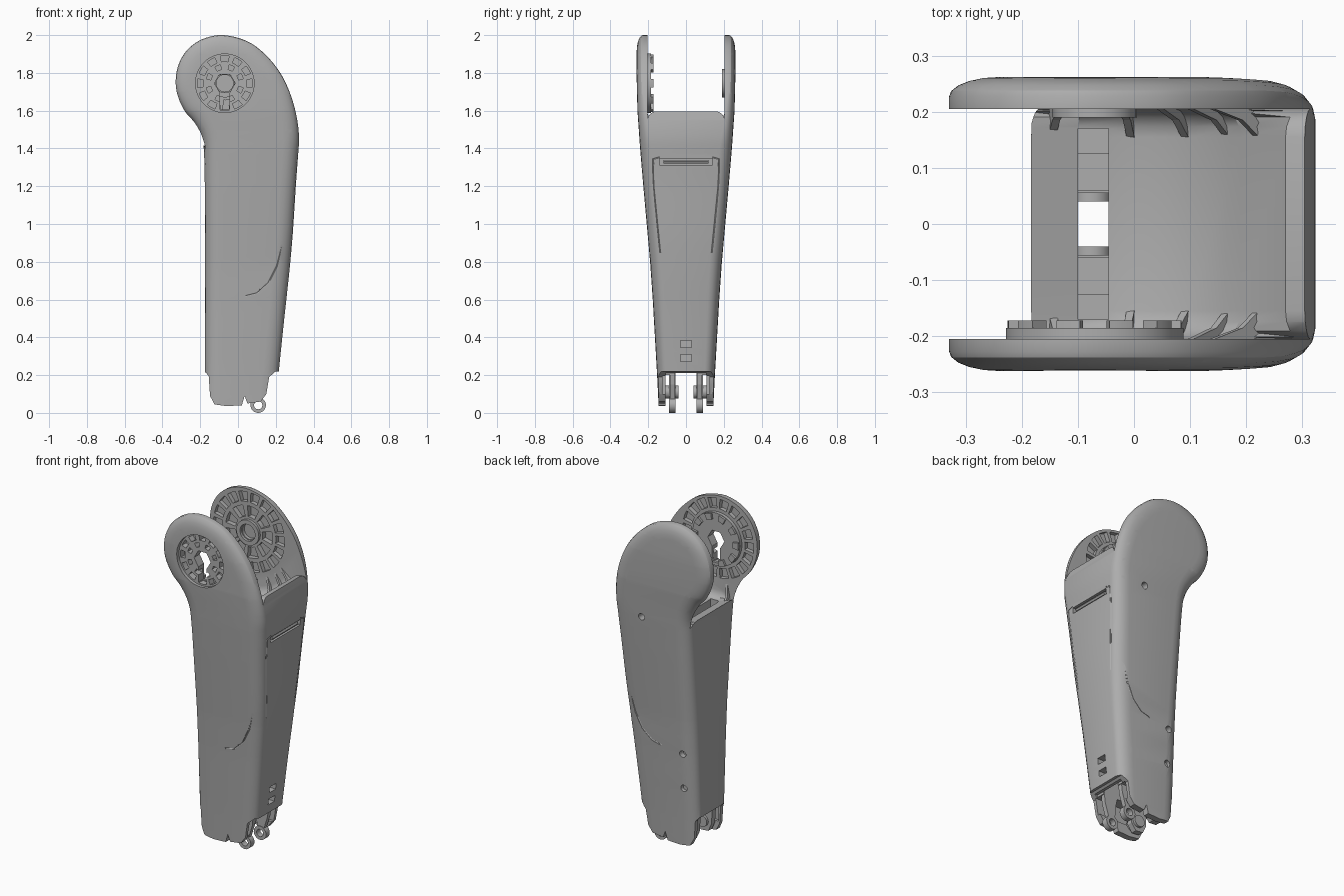
import bpy, bmesh, math
from mathutils import Vector

cube = bpy.data.objects.get("Cube")
if cube:
    bpy.data.objects.remove(cube)

mat = bpy.data.materials.new("plain grey")
mat.use_nodes = True
GREY = (0.42, 0.42, 0.42, 1)
mat.diffuse_color = GREY
mat.node_tree.nodes["Principled BSDF"].inputs["Base Color"].default_value = GREY

CX, CZ = -0.07, 1.745          # joint axis
TAU = math.tau


def finish(bm, name):
    bmesh.ops.recalc_face_normals(bm, faces=bm.faces)
    me = bpy.data.meshes.new(name)
    bm.to_mesh(me)
    bm.free()
    ob = bpy.data.objects.new(name, me)
    bpy.context.collection.objects.link(ob)
    me.materials.append(mat)
    return ob


def prism(name, polys, y0, y1, round_below=None):
    """Extrude one or more x-z outlines from y0 to y1."""
    bm = bmesh.new()
    for pts in polys:
        a = [bm.verts.new((x, y0, z)) for x, z in pts]
        b = [bm.verts.new((x, y1, z)) for x, z in pts]
        bm.faces.new(a)
        bm.faces.new(b)
        for i in range(len(a)):
            j = (i + 1) % len(a)
            bm.faces.new((a[i], a[j], b[j], b[i]))
    if round_below:
        edges = [e for e in bm.edges if all(v.co.z < round_below for v in e.verts)
                 and abs(e.verts[0].co.y - e.verts[1].co.y) < 1e-4]
        bmesh.ops.bevel(bm, geom=edges, offset=0.05, segments=4, profile=0.5, affect='EDGES')
    return finish(bm, name)


def circle(x, z, r, n=40):
    return [(x + r * math.cos(TAU * i / n), z + r * math.sin(TAU * i / n)) for i in range(n)]


def sector(r0, r1, mid, half, n=4):
    """Outline of a ring sector about the joint axis."""
    angs = [mid - half + 2 * half * i / n for i in range(n + 1)]
    pol = lambda r, a: (CX + r * math.cos(a), CZ + r * math.sin(a))
    return [pol(r1, a) for a in angs] + [pol(r0, a) for a in reversed(angs)]


def spokes(r0, r1, count, fill, phase=0):
    return [sector(r0, r1, TAU * (i + phase) / count, math.pi / count * fill) for i in range(count)]


def box(name, x0, x1, y0, y1, z0, z1):
    return prism(name, [[(x0, z0), (x1, z0), (x1, z1), (x0, z1)]], y0, y1)


def tube(name, pts, r):
    cu = bpy.data.curves.new(name, 'CURVE')
    cu.dimensions = '3D'
    cu.bevel_depth = r
    cu.bevel_resolution = 1
    cu.use_fill_caps = True
    sp = cu.splines.new('POLY')
    sp.points.add(len(pts) - 1)
    for p, co in zip(sp.points, pts):
        p.co = (*co, 1)
    ob = bpy.data.objects.new(name, cu)
    bpy.context.collection.objects.link(ob)
    bpy.ops.object.select_all(action='DESELECT')
    ob.select_set(True)
    bpy.context.view_layer.objects.active = ob
    bpy.ops.object.convert(target='MESH')
    return bpy.context.object


def cut(ob, cutter):
    mod = ob.modifiers.new("cut", 'BOOLEAN')
    mod.operation = 'DIFFERENCE'
    mod.solver = 'EXACT'
    mod.object = cutter
    bpy.context.view_layer.objects.active = ob
    bpy.ops.object.modifier_apply(modifier=mod.name)
    bpy.data.objects.remove(cutter)


def smooth(ob, deg=30):
    bpy.ops.object.select_all(action='DESELECT')
    ob.select_set(True)
    bpy.context.view_layer.objects.active = ob
    bpy.ops.object.shade_smooth_by_angle(angle=math.radians(deg))


def lerp(table, z):
    for (z0, a), (z1, b) in zip(table, table[1:]):
        if z <= z1:
            return a + (b - a) * max(0, z - z0) / (z1 - z0)
    return table[-1][1]


def spline(ctrl, steps=5):
    """Closed smooth outline through the control points."""
    out, n = [], len(ctrl)
    P = [Vector(p) for p in ctrl]
    for i in range(n):
        a, b, c, d = P[i - 1], P[i], P[(i + 1) % n], P[(i + 2) % n]
        for k in range(steps):
            t = k / steps
            out.append(0.5 * (2 * b + (c - a) * t + (2 * a - 5 * b + 4 * c - d) * t * t
                              + (3 * b - a - 3 * c + d) * t ** 3))
    return out


# Housing: rounded silhouette whose half width follows height
outline = spline([(-.08, 2), (.05, 1.967), (.15, 1.892), (.23, 1.79), (.28, 1.68), (.31, 1.57),
                  (.323, 1.46), (.317, 1.35), (.306, 1.2), (.29, .95), (.272, .75), (.245, .5),
                  (.217, .23), (.195, 0), (.165, -.35), (-.175, -.35), (-.175, 0), (-.175, .5),
                  (-.175, 1), (-.178, 1.33), (-.19, 1.45), (-.23, 1.535), (-.28, 1.595),
                  (-.316, 1.67), (-.33, 1.75), (-.316, 1.84), (-.27, 1.92), (-.19, 1.978)])
WIDTH = [(-.4, .13), (0, .143), (.2, .153), (.6, .176), (.8, .19), (1.0, .208),
         (1.2, .226), (1.4, .243), (1.6, .257), (1.8, .262), (2.1, .26)]
DEPTH = [(0, .05), (.8, .065), (1.4, .065), (1.7, .035), (2.1, .032)]
bm = bmesh.new()
n = len(outline)
normals = []
for i in range(n):
    d = (outline[(i + 1) % n] - outline[i - 1]).normalized()
    normals.append(Vector((d.y, -d.x)))
rings = []
for s in (-1, 1):
    layers = []
    for k in range(6):
        t = math.pi / 2 * k / 5
        layers.append([bm.verts.new((p.x + q.x * .085 * (1 - math.cos(t)), s * (1 + math.sin(t)),
                                     p.y + q.y * .085 * (1 - math.cos(t))))
                       for p, q in zip(outline, normals)])
    rings = rings + layers if s > 0 else layers[::-1]
for a, b in zip(rings, rings[1:]):
    for i in range(n):
        j = (i + 1) % n
        bm.faces.new((a[i], a[j], b[j], b[i]))
bm.faces.new(rings[0])
bm.faces.new(rings[-1])
for k in range(20):
    bmesh.ops.bisect_plane(bm, geom=bm.verts[:] + bm.edges[:] + bm.faces[:],
                           plane_co=(0, 0, k * .1), plane_no=(0, 0, 1))
for v in bm.verts:
    y, z = v.co.y, v.co.z
    v.co.y = math.copysign(lerp(WIDTH, z) - lerp(DEPTH, z) * (2 - abs(y)), y)
housing = finish(bm, "housing")

# Fork gap between the cheeks, with rounded floor corners
cut(housing, prism("gap", [[(-.5, 1.46), (-.19, 1.42), (-.1, 1.385), (0, 1.385), (.1, 1.42), (.19, 1.49),
                            (.27, 1.59), (.32, 1.6), (.5, 1.6), (.5, 2.2), (-.5, 2.2)]], -.205, .205, 2.1))
# Lower lugs, open underside and inner cavity
cut(housing, prism("trim", [[(-.5, .215), (-.172, .215), (-.155, .195), (-.148, .09), (-.125, .045),
                             (-.06, .036), (.02, .04), (.035, .09), (.05, .05), (.12, .06), (.15, .1),
                             (.165, .19), (.2, .22), (.5, .22), (.5, -.6), (-.5, -.6)]], -.5, .5))
cut(housing, box("arch", -.5, .5, -.108, .108, -.6, .21))
cut(housing, box("cavity", -.14, .17, -.125, .125, .1, 1.2))
cut(housing, box("floor_slot", -.1, -.045, -.17, .17, 1.1, 1.6))
# Joint opening in the front cheek and webbed pockets inside both cheeks
cut(housing, prism("joint_hole", [circle(CX, CZ, .155, 48)], -.4, -.1))
for s in (-1, 1):
    cut(housing, prism("pockets", spokes(.178, .236, 18, .72), s * .19, s * .23))
cut(housing, prism("inner_pockets", spokes(.09, .155, 9, .7), .19, .235))
cut(housing, prism("hub_bore", [circle(CX, CZ, .045, 24)], .19, .225))
# Screw holes in the back side, vents and handle slot in the left side
for x, z in ((.126, 1.39), (-.1, .6), (-.1, .39)):
    cut(housing, prism("screw_hole", [circle(x, z, .02, 16)], .14, .4))
for z in (.29, .365):
    cut(housing, box("vent", .16, .4, -.03, .03, z - .018, z + .018))
cut(housing, box("handle_slot", .295, .4, -.14, .14, 1.313, 1.347))
# Cover seams
for s in (-1, 1):
    pts = [(.04, .62), (.1, .635), (.16, .69), (.205, .78), (.235, .9)]
    cut(housing, tube("seam", [(x, s * lerp(WIDTH, z), z) for x, z in pts], .005))
    cut(housing, tube("cover_seam", [(.318, s * .14, 1.355), (.317, s * .175, 1.345), (.307, s * .17, 1.2),
                                     (.293, s * .15, 1), (.282, s * .135, .85)], .005))
smooth(housing)

# Bar inside the handle slot
smooth(tube("handle_bar", [(.304, -.12, 1.33), (.304, .12, 1.33)], .011))
bpy.context.object.data.materials.clear()
bpy.context.object.data.materials.append(mat)

# Joint plate in the front cheek
plate = prism("joint_plate", [circle(CX, CZ, .158, 48)], -.238, -.185)
cut(plate, prism("bore", [circle(CX, CZ, .055, 6)], -.5, 0))
cut(plate, prism("windows", spokes(.115, .145, 12, .6), -.5, -.2))
cut(plate, prism("small_windows", spokes(.075, .1, 8, .4, .5), -.5, -.2))
cut(plate, box("key_slot", CX - .026, CX + .026, -.5, 0, CZ - .14, CZ - .03))
smooth(plate)
smooth(prism("joint_teeth", spokes(.12, .155, 10, .45), -.19, -.172))

# Hub ring on the back cheek
hub = prism("hub_ring", [circle(CX, CZ, .075, 32)], .19, .215)
cut(hub, prism("hub_hole", [circle(CX, CZ, .05, 32)], 0, .5))
smooth(hub)

# Gussets between cheeks and gap floor
bm = bmesh.new()
for s in (-1, 1):
    for deg in (-102, -80, -64, -50, -38):
        a = math.radians(deg)
        u, t = Vector((math.cos(a), 0, math.sin(a))), Vector((-math.sin(a), 0, math.cos(a))) * .007
        sides = []
        for w in (-1, 1):
            sides.append([bm.verts.new(Vector((CX, s * y, CZ)) + u * r + t * w)
                          for r, y in ((.25, .21), (.39, .21), (.39, .135), (.33, .185))])
        bm.faces.new(sides[0])
        bm.faces.new(sides[1])
        for i in range(4):
            j = (i + 1) % 4
            bm.faces.new((sides[0][i], sides[0][j], sides[1][j], sides[1][i]))
finish(bm, "gussets")

# Lower ears: an eyelet arm at the left end and a rounded tab at the right end
for s, side in ((-1, "front"), (1, "back")):
    y0, y1 = s * .055, s * .09
    eye = prism(side + "_eyelet", [circle(.107, .041, .041, 24)], y0, y1)
    cut(eye, prism("eye_hole", [circle(.107, .041, .022, 24)], -.5, .5))
    smooth(eye)
    prism(side + "_eyelet_arm", [[(.085, .075), (.13, .07), (.155, .15), (.165, .24), (.06, .24), (.08, .15)]],
          y0 + s * .004, y1 - s * .004)
    prism(side + "_tab", [[(-.13, .1), (-.11, .055), (-.06, .05), (-.03, .09), (-.02, .25), (-.14, .25)]], y0, y1)
    smooth(prism(side + "_pivot", [circle(-.075, .11, .035, 20)], s * .04, s * .11))
    box(side + "_rail", -.14, .165, s * .06, s * .128, .2, .3)
